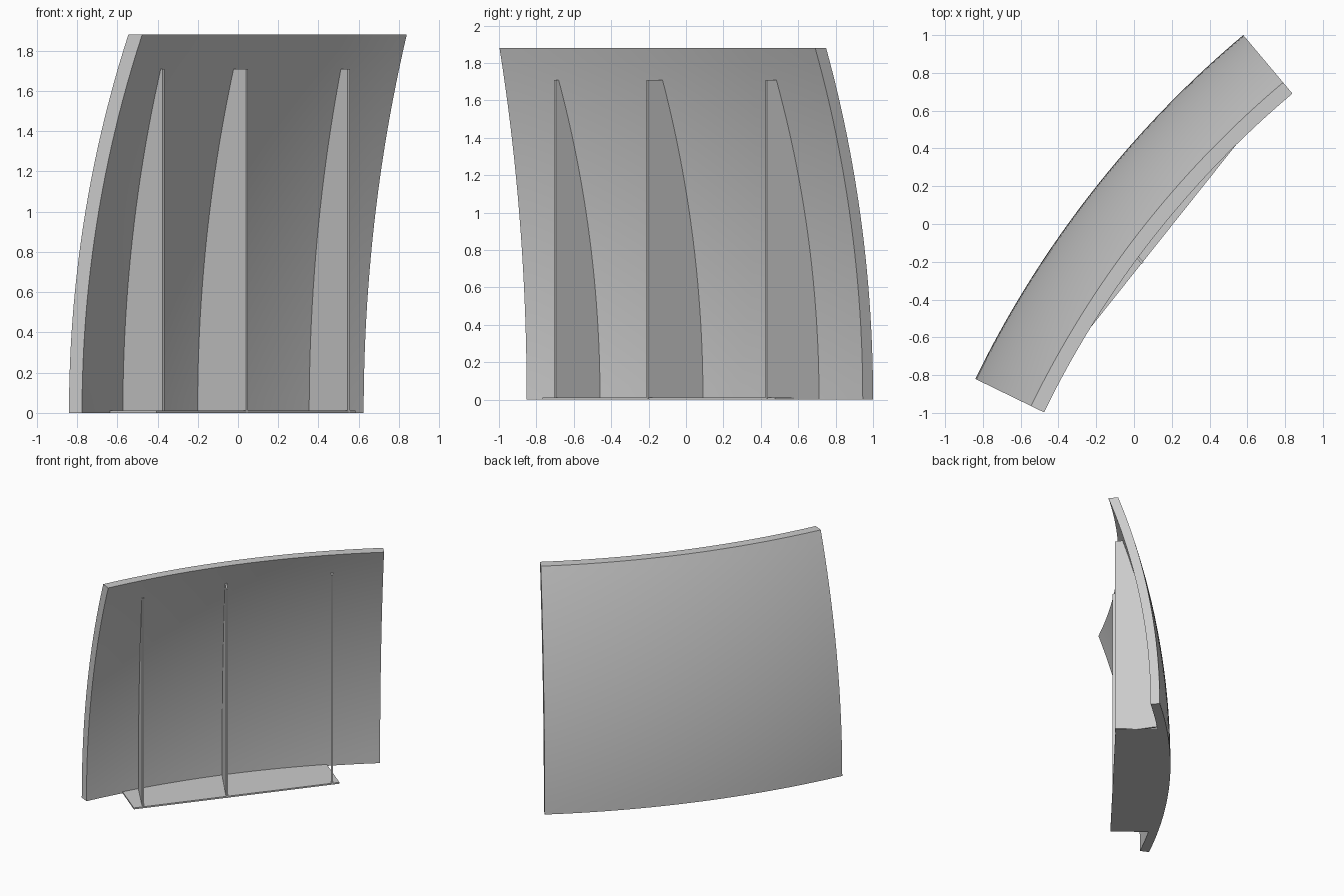
import bpy, bmesh, math
from mathutils import Vector, Matrix

if "Cube" in bpy.data.objects:
    bpy.data.objects.remove(bpy.data.objects["Cube"], do_unlink=True)

# The shell is a slice of a large hollow sphere centred at ground level
CENTRE = Vector((4.151, -3.247, 0))
OUTER, INNER = 5.55, 5.478
HEIGHT, RIB_HEIGHT = 1.88, 1.71
START, SWEEP = math.radians(180 - 25.93), math.radians(24)

grey = bpy.data.materials.new("plain grey")
grey.use_nodes = True
colour = (0.6, 0.6, 0.6, 1)
grey.diffuse_color = colour
grey.node_tree.nodes["Principled BSDF"].inputs["Base Color"].default_value = colour


def finish(bm, name):
    bmesh.ops.recalc_face_normals(bm, faces=bm.faces)
    mesh = bpy.data.meshes.new(name)
    bm.to_mesh(mesh)
    bm.free()
    mesh.materials.append(grey)
    obj = bpy.data.objects.new(name, mesh)
    bpy.context.collection.objects.link(obj)
    return obj


def slab(name, points, offset):
    """Extrude a flat outline into a thin plate."""
    bm = bmesh.new()
    face = bm.faces.new([bm.verts.new(p) for p in points])
    new = bmesh.ops.extrude_face_region(bm, geom=[face], use_keep_orig=True)
    verts = [v for v in new["geom"] if isinstance(v, bmesh.types.BMVert)]
    bmesh.ops.translate(bm, verts=verts, vec=offset)
    return finish(bm, name)


def radius_at(radius, z):
    return math.sqrt(radius ** 2 - z ** 2)


def reach_shell(start, direction, z):
    """Horizontal distance from start to the inside of the shell at height z."""
    rel = start - CENTRE
    b = rel.dot(direction)
    return -b + math.sqrt(b * b - rel.length_squared + INNER ** 2 - z ** 2)


# Curved shell: wall section swept about the vertical axis
bm = bmesh.new()
STEPS = 24
heights = [HEIGHT * i / STEPS for i in range(STEPS + 1)]
section = [(radius_at(OUTER, z), z) for z in heights]
section += [(radius_at(INNER, z), z) for z in reversed(heights)]
direction = Vector((math.cos(START), math.sin(START), 0))
verts = [bm.verts.new(CENTRE + direction * r + Vector((0, 0, z))) for r, z in section]
edges = [bm.edges.new((a, b)) for a, b in zip(verts, verts[1:] + verts[:1])]
bmesh.ops.spin(bm, geom=verts + edges, cent=CENTRE, axis=(0, 0, 1),
               angle=-SWEEP, steps=32, use_duplicate=False)
bmesh.ops.holes_fill(bm, edges=[e for e in bm.edges if e.is_boundary], sides=0)
shell = finish(bm, "curved_shell")
bpy.ops.object.select_all(action="DESELECT")
shell.select_set(True)
bpy.context.view_layer.objects.active = shell
bpy.ops.object.shade_smooth_by_angle(angle=math.radians(30))

# Upright ribs: straight free edge, curved edge seated in the shell
RIBS = {
    "left_rib": ((0.55, 0.43), (0.36, 0.705)),
    "middle_rib": ((0.045, -0.207), (-0.195, 0.083)),
    "right_rib": ((-0.37, -0.70), (-0.565, -0.47)),
}
THICK = 0.014
for name, (free, seat) in RIBS.items():
    free, seat = Vector((*free, 0)), Vector((*seat, 0))
    along = (seat - free).normalized()
    side = Vector((-along.y, along.x, 0)) * THICK
    base = free - side / 2
    outline = [base, base + Vector((0, 0, RIB_HEIGHT))]
    for i in range(STEPS, -1, -1):
        z = RIB_HEIGHT * i / STEPS
        outline.append(base + along * (reach_shell(free, along, z) + 0.02) + Vector((0, 0, z)))
    slab(name, outline, side)

# Thin foot plate joining the ribs, its back edge following the shell
front_a, front_b = Vector((-0.405, -0.768, 0)), Vector((0.585, 0.475, 0))
run = (front_b - front_a).normalized()
back = Vector((-run.y, run.x, 0))
outline = [front_a, front_b]
for i in range(STEPS, -1, -1):
    p = front_a.lerp(front_b, i / STEPS)
    outline.append(p + back * (reach_shell(p, back, 0) + 0.01))
slab("foot_plate", outline, Vector((0, 0, 0.012)))
